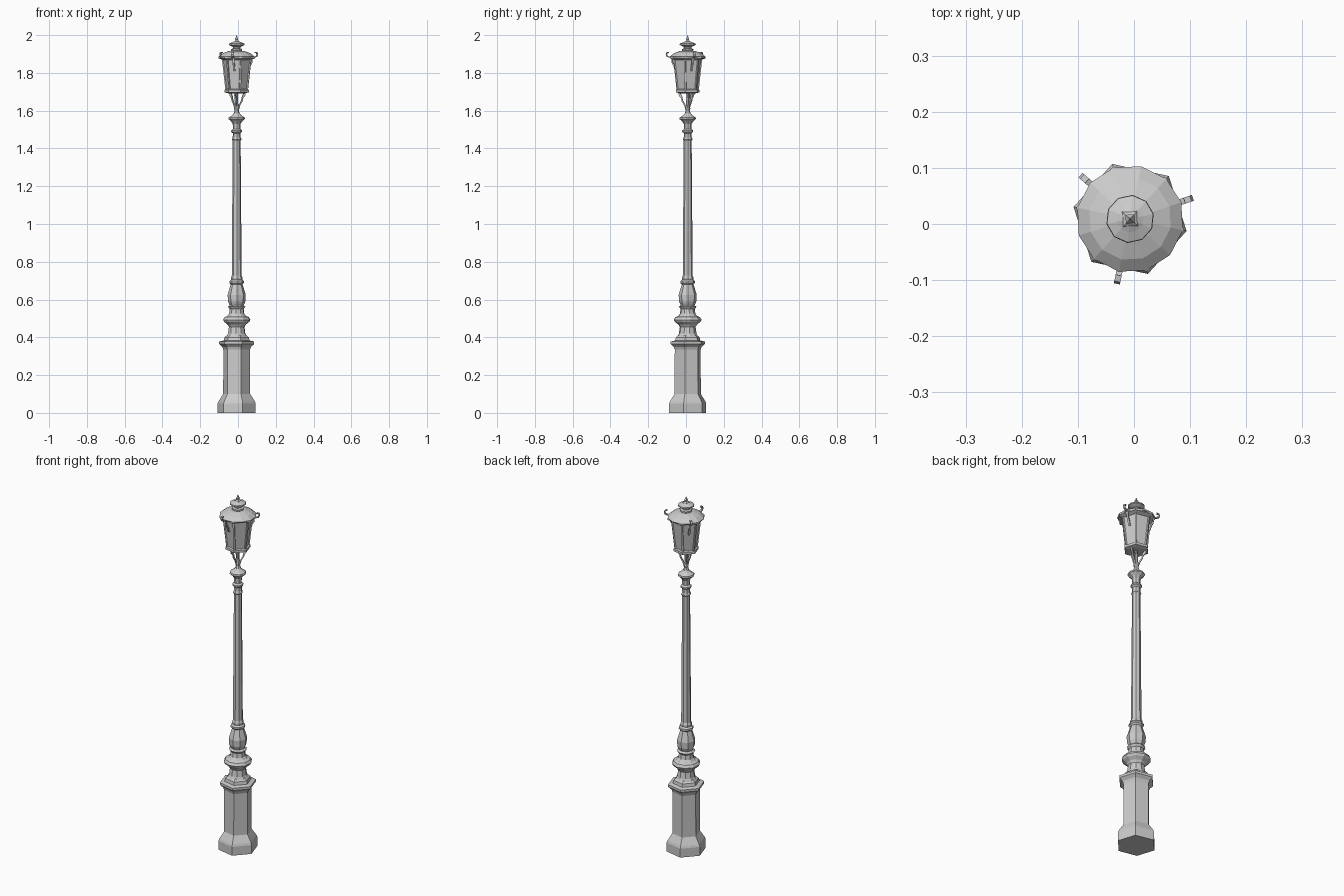
import bpy, bmesh, math
from mathutils import Vector

CX, CY = -0.007, 0.009          # axis of the post
HEX = math.radians(48)          # corner direction of the hexagonal parts
ARMS = [math.radians(18.5 + 120 * k) for k in range(3)]


def finish(bm, name):
    bmesh.ops.recalc_face_normals(bm, faces=bm.faces)
    me = bpy.data.meshes.new(name)
    bm.to_mesh(me)
    bm.free()
    ob = bpy.data.objects.new(name, me)
    ob.location = (CX, CY, 0)
    bpy.context.collection.objects.link(ob)
    return ob


def turned(name, profile, sides, phase=HEX):
    """Flat-sided lathe of (radius, z) points, capped at both ends."""
    bm = bmesh.new()
    rings = []
    for r, z in profile:
        rings.append([bm.verts.new((r * math.cos(phase + math.tau * i / sides),
                                    r * math.sin(phase + math.tau * i / sides), z))
                      for i in range(sides)])
    for a, b in zip(rings, rings[1:]):
        for i in range(sides):
            j = (i + 1) % sides
            bm.faces.new((a[i], a[j], b[j], b[i]))
    bm.faces.new(rings[0])
    bm.faces.new(rings[-1])
    return finish(bm, name)


def radial_bars(name, path, thick, width, angles):
    """Rectangular bar following an (radius, z) path, repeated around the post."""
    bm = bmesh.new()
    pts = [Vector(p) for p in path]
    for ang in angles:
        out = Vector((math.cos(ang), math.sin(ang), 0))
        side = Vector((-math.sin(ang), math.cos(ang), 0)) * width / 2
        rings = []
        for i, p in enumerate(pts):
            t = (pts[min(i + 1, len(pts) - 1)] - pts[max(i - 1, 0)]).normalized()
            n = Vector((-t.y, t.x)) * thick / 2
            ring = []
            for q, s in ((p + n, 1), (p + n, -1), (p - n, -1), (p - n, 1)):
                ring.append(bm.verts.new(out * q.x + Vector((0, 0, q.y)) + side * s))
            rings.append(ring)
        for a, b in zip(rings, rings[1:]):
            for i in range(4):
                j = (i + 1) % 4
                bm.faces.new((a[i], a[j], b[j], b[i]))
        bm.faces.new(rings[0])
        bm.faces.new(rings[-1])
    return finish(bm, name)


# Hexagonal pedestal with flared foot and cornice
turned("pedestal", [(0.103, 0), (0.103, 0.05), (0.098, 0.062), (0.073, 0.10),
                    (0.072, 0.335), (0.078, 0.35), (0.095, 0.365), (0.095, 0.378),
                    (0.07, 0.383), (0.066, 0.40), (0.05, 0.413)], 6)

# Turned collar above the pedestal
turned("lower_collar", [(0.054, 0.405), (0.047, 0.42), (0.042, 0.455), (0.05, 0.468),
                        (0.068, 0.482), (0.074, 0.493), (0.066, 0.507), (0.05, 0.513),
                        (0.041, 0.525), (0.038, 0.55), (0.047, 0.562), (0.036, 0.57)], 10)

# Vase-shaped swelling
turned("vase", [(0.035, 0.565), (0.046, 0.59), (0.048, 0.625), (0.036, 0.665),
                (0.031, 0.68), (0.039, 0.688), (0.038, 0.697), (0.03, 0.705),
                (0.031, 0.715), (0.025, 0.73)], 8)

# Long tapered shaft
turned("shaft", [(0.026, 0.70), (0.025, 0.9), (0.021, 1.44), (0.026, 1.448),
                 (0.021, 1.46), (0.020, 1.49)], 8)

# Capital and stem under the lantern
turned("capital", [(0.020, 1.48), (0.029, 1.488), (0.029, 1.496), (0.02, 1.503),
                   (0.021, 1.53), (0.029, 1.543), (0.044, 1.556), (0.042, 1.564),
                   (0.025, 1.575), (0.016, 1.585), (0.011, 1.60), (0.014, 1.61),
                   (0.013, 1.62), (0.008, 1.635), (0.007, 1.70)], 8)

# Three struts carrying the lantern, each ending in a small curl
radial_bars("lantern_struts", [(0.008, 1.605), (0.016, 1.63), (0.029, 1.652),
                               (0.034, 1.675), (0.046, 1.70)], 0.007, 0.008, ARMS)
radial_bars("strut_curls", [(0.032, 1.668), (0.04, 1.675), (0.046, 1.685),
                            (0.046, 1.70)], 0.006, 0.008, ARMS)

# Hexagonal lantern: floor plate, glass body, corner bars
turned("lantern_floor", [(0.045, 1.692), (0.066, 1.697), (0.066, 1.71), (0.056, 1.714)], 6)
turned("lantern_body", [(0.056, 1.71), (0.075, 1.878)], 6)
radial_bars("lantern_corner_bars", [(0.057, 1.71), (0.076, 1.878)], 0.007, 0.009,
            [HEX + math.tau * k / 6 for k in range(6)])

# Rim and faceted roof
turned("lantern_rim", [(0.075, 1.868), (0.098, 1.877), (0.098, 1.886), (0.08, 1.889)], 6)
turned("roof", [(0.092, 1.880), (0.096, 1.887), (0.074, 1.904), (0.042, 1.916),
                (0.022, 1.918)], 12)

# Chimney, vent cap and square finial
turned("chimney", [(0.025, 1.912), (0.03, 1.918), (0.03, 1.926), (0.019, 1.93),
                   (0.022, 1.938), (0.043, 1.948), (0.042, 1.955), (0.024, 1.962),
                   (0.014, 1.967)], 10)
turned("finial", [(0.021, 1.961), (0.017, 1.968), (0.008, 1.973), (0.011, 1.98),
                  (0.006, 1.987), (0.001, 2.0)], 4)

# Hooks on the rim and scroll brackets against the glass
radial_bars("rim_hooks", [(0.078, 1.881), (0.098, 1.883), (0.112, 1.888), (0.115, 1.898),
                          (0.112, 1.907), (0.102, 1.908)], 0.006, 0.011, ARMS)
radial_bars("scroll_brackets", [(0.062, 1.81), (0.068, 1.82), (0.074, 1.84),
                                (0.083, 1.855), (0.085, 1.88)], 0.007, 0.01, ARMS)
